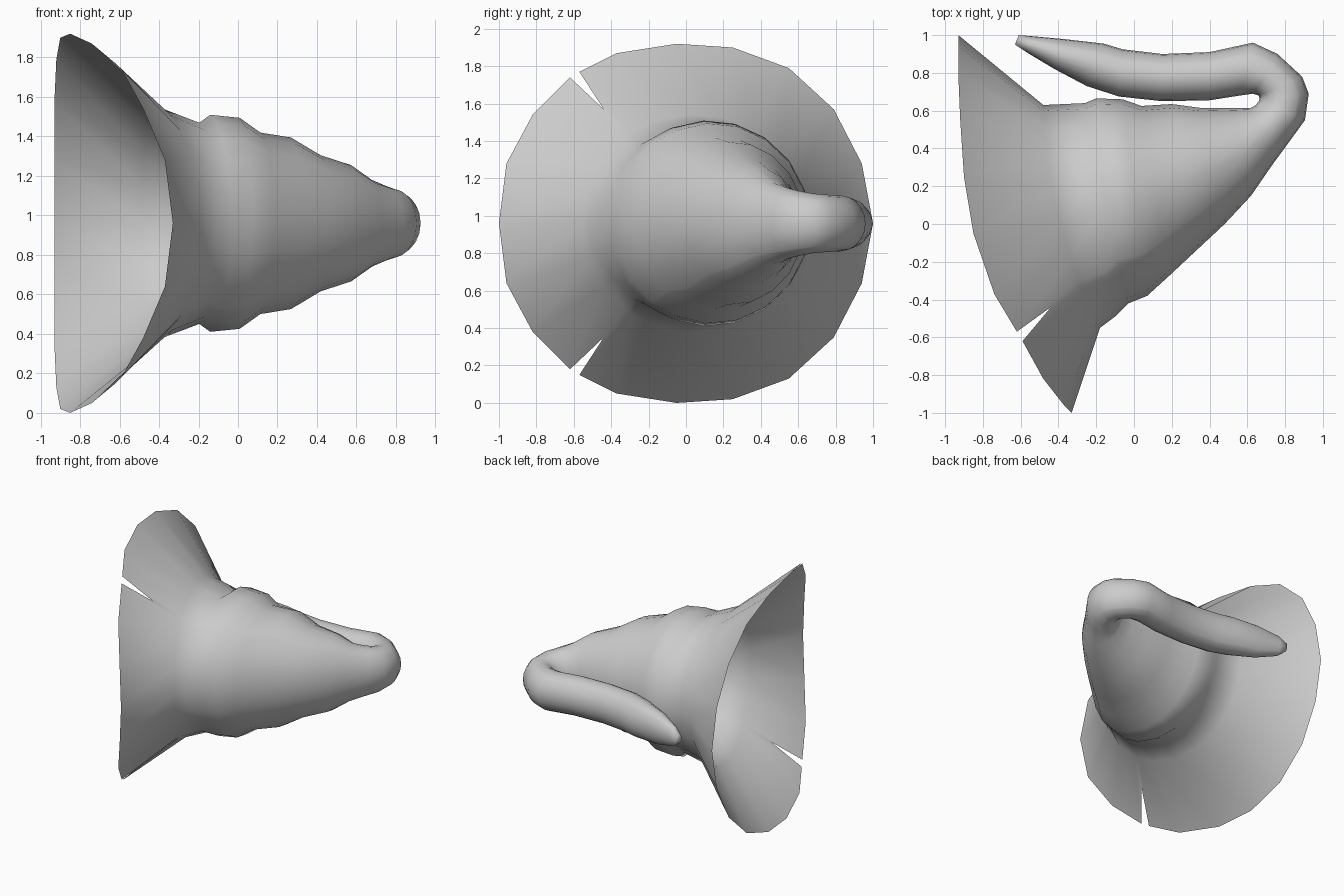
import bpy
import bmesh
import math
from mathutils import Vector

MID = 0.96  # height of the mirror plane

cube = bpy.data.objects.get("Cube")
if cube:
    bpy.data.objects.remove(cube, do_unlink=True)

grey = bpy.data.materials.new("soft grey felt")
grey.use_nodes = True
grey.diffuse_color = (0.6, 0.6, 0.6, 1)
grey.node_tree.nodes["Principled BSDF"].inputs["Base Color"].default_value = (0.6, 0.6, 0.6, 1)


def finish(name, bm):
    """Turn a bmesh into a smooth shaded object."""
    bmesh.ops.recalc_face_normals(bm, faces=bm.faces)
    mesh = bpy.data.meshes.new(name)
    bm.to_mesh(mesh)
    bm.free()
    mesh.materials.append(grey)
    obj = bpy.data.objects.new(name, mesh)
    bpy.context.collection.objects.link(obj)
    bpy.ops.object.select_all(action="DESELECT")
    obj.select_set(True)
    bpy.context.view_layer.objects.active = obj
    bpy.ops.object.shade_smooth_by_angle(angle=math.radians(80))


def mirrored(half):
    """Close a half outline over the mirror plane."""
    return half + [(x, y, -z) for x, y, z in reversed(half[1:-1])]


# Half of the brim edge, from the front to the back: x, y, height from the mirror plane
rim = mirrored([
    (-.33, -1, 0), (-.37, -.96, .32), (-.48, -.82, .58), (-.59, -.62, .78),
    (-.62, -.57, .81), (-.74, -.37, .91), (-.85, -.05, .96), (-.9, .25, .94),
    (-.92, .55, .83), (-.93, .79, .61), (-.93, .94, .32), (-.93, 1, 0),
])
tear_index = 3
tear_tip = (-.44, -.44, .61)
count = len(rim)
angles = [math.atan2(z, -y) for x, y, z in rim]

# Crown rings: front x, front y, back x, back y, half height, sideways bow
crown_rings = [
    (-.18, -.55, -.48, .63, .585, .07),
    (-.1, -.49, -.26, .64, .51, .02),
    (-.03, -.42, -.2, .665, .55, .03),
    (.07, -.38, -.06, .66, .535, 0),
    (.18, -.28, .04, .625, .46, 0),
    (.33, -.14, .2, .635, .435, 0),
    (.48, 0, .35, .615, .345, 0),
    (.62, .15, .52, .615, .295, 0),
    (.73, .31, .62, .615, .22, 0),
    (.84, .46, .645, .63, .19, 0),
    (.905, .55, .66, .65, .175, 0),
    (.925, .69, .665, .665, .16, 0),
    (.89, .78, .66, .68, .155, 0),
    (.76, .9, .63, .69, .15, 0),
    (.63, .96, .56, .68, .15, 0),
    (.4, .91, .4, .655, .15, 0),
    (.15, .9, .15, .65, .15, 0),
    (-.06, .925, -.08, .675, .15, 0),
    (-.16, .955, -.25, .73, .145, 0),
    (-.38, .98, -.42, .82, .125, 0),
    (-.55, .995, -.57, .91, .08, 0),
    (-.61, 1, -.63, .95, .03, 0),
]

# Crown, folded over into the long drooping tail
hat = bmesh.new()
rings = []
for fx, fy, bx, by, half, bow in crown_rings:
    front, back = Vector((fx, fy, MID)), Vector((bx, by, MID))
    ring = []
    for a in angles:
        point = (front + back) / 2 + (front - back) / 2 * math.cos(a)
        point.x -= bow * math.sin(a) ** 2
        point.z += half * math.sin(a)
        ring.append(hat.verts.new(point))
    rings.append(ring)
for lower, upper in zip(rings, rings[1:]):
    for i in range(count):
        j = (i + 1) % count
        hat.faces.new((lower[i], lower[j], upper[j], upper[i]))
hat.faces.new(rings[-1])

# Flared hollow brim with a tear on each side
edge = [hat.verts.new((x, y, MID + z)) for x, y, z in rim]
base = rings[0]
for i in range(count):
    j = (i + 1) % count
    if i == tear_index or j == count - tear_index:
        side = 1 if i == tear_index else -1
        x, y, z = tear_tip
        tip = hat.verts.new((x, y, MID + side * z))
        hat.faces.new((base[j], base[i], tip))
        hat.faces.new((base[i], edge[i], tip))
        hat.faces.new((edge[j], base[j], tip))
    else:
        hat.faces.new((edge[i], edge[j], base[j], base[i]))
finish("hat_crown_and_brim", hat)
